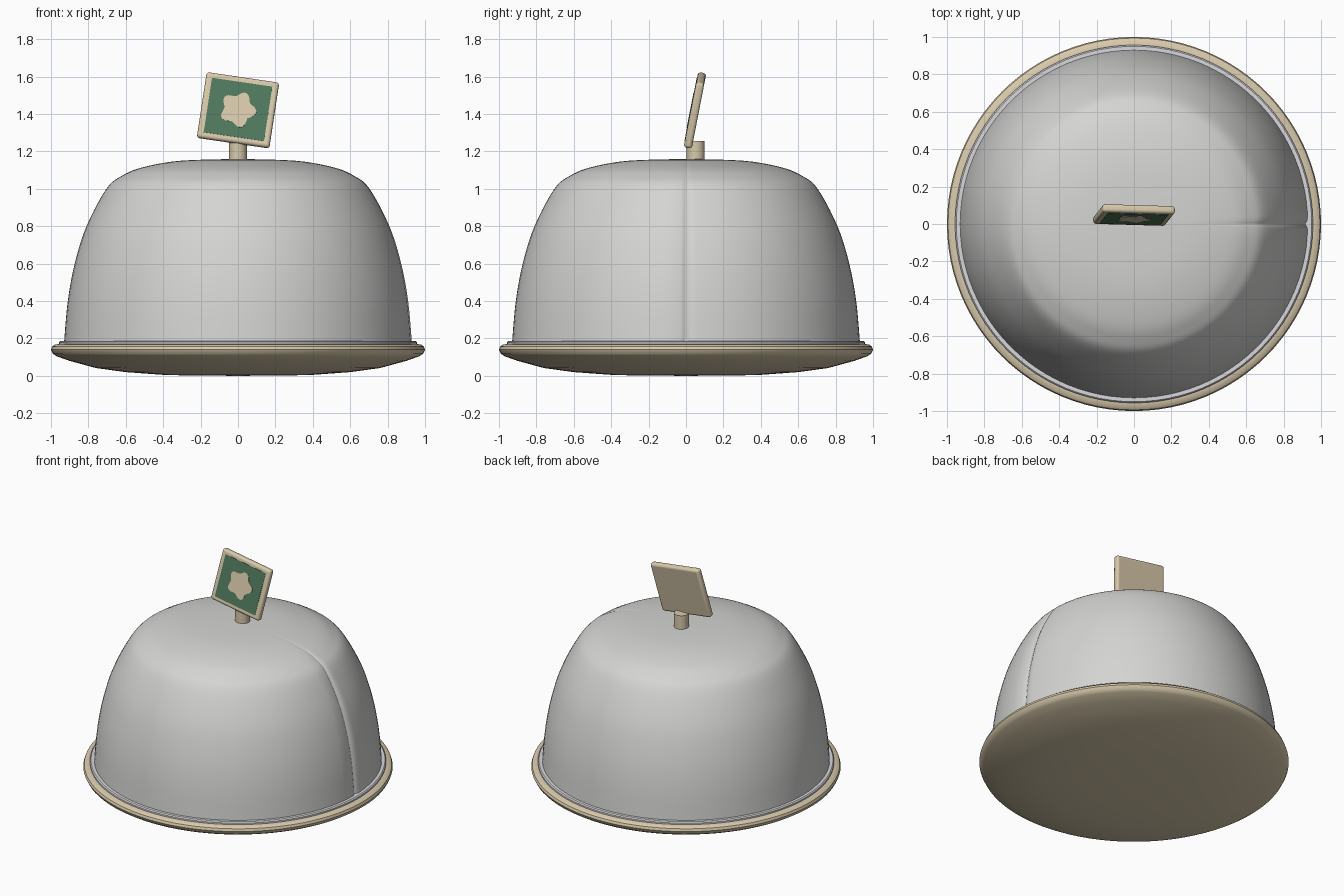
import bpy, bmesh, math
from mathutils import Matrix, Vector, Euler
from mathutils.geometry import interpolate_bezier

cube = bpy.data.objects.get("Cube")
if cube:
    bpy.data.objects.remove(cube, do_unlink=True)


def material(name, rgb):
    m = bpy.data.materials.new(name)
    m.use_nodes = True
    m.diffuse_color = (*rgb, 1)
    m.node_tree.nodes["Principled BSDF"].inputs["Base Color"].default_value = (*rgb, 1)
    return m


SILVER = material("silver grey", (0.66, 0.66, 0.65))
TRIM = material("pale trim", (0.69, 0.69, 0.73))
CREAM = material("cream", (0.69, 0.59, 0.41))
GREEN = material("leaf green", (0.08, 0.19, 0.11))


def finish(bm, name, mat, sharp=35):
    bmesh.ops.recalc_face_normals(bm, faces=bm.faces)
    me = bpy.data.meshes.new(name)
    bm.to_mesh(me)
    bm.free()
    me.materials.append(mat)
    ob = bpy.data.objects.new(name, me)
    bpy.context.collection.objects.link(ob)
    bpy.ops.object.select_all(action='DESELECT')
    ob.select_set(True)
    bpy.context.view_layer.objects.active = ob
    bpy.ops.object.shade_smooth_by_angle(angle=math.radians(sharp))
    return ob


def lathe(name, profile, mat, angles, dent=lambda a: 0, sharp=35):
    """Turn an (r, z) profile about z; points on the axis become one vertex."""
    bm = bmesh.new()
    rings = []
    for r, z in profile:
        if r < 1e-4:
            rings.append([bm.verts.new((0, 0, z))] * len(angles))
        else:
            rings.append([bm.verts.new(((r - dent(a) * min(1, r)) * math.cos(a),
                                        (r - dent(a) * min(1, r)) * math.sin(a), z))
                          for a in angles])
    n = len(angles)
    for lo, hi in zip(rings, rings[1:]):
        for i in range(n):
            j = (i + 1) % n
            bm.faces.new(dict.fromkeys((lo[i], lo[j], hi[j], hi[i])))
    return finish(bm, name, mat, sharp)


def smooth_path(pts, steps=5):
    """Curve through the given points."""
    p = [Vector(q) for q in pts]
    out = []
    for i in range(len(p) - 1):
        t0 = (p[i + 1] - p[max(i - 1, 0)]) / 6
        t1 = (p[min(i + 2, len(p) - 1)] - p[i]) / 6
        seg = interpolate_bezier(p[i], p[i] + t0, p[i + 1] - t1, p[i + 1], steps + 1)
        out += [(v[0], v[1]) for v in seg[:-1]]
    return out + [tuple(p[-1])]


round_angles = [math.tau * i / 96 for i in range(96)]

# Base dish with a rounded rim
lathe("base_dish", [(0, 0), (0.38, 0.004), (0.6, 0.02), (0.76, 0.042), (0.9, 0.08),
                    (0.97, 0.105), (0.99, 0.118), (1.0, 0.14), (0.994, 0.157),
                    (0.978, 0.168), (0.955, 0.17), (0, 0.17)], CREAM, round_angles)

# Thin ring under the dome
lathe("dome_ring", [(0, 0.16), (0.957, 0.16), (0.957, 0.18), (0.95, 0.187), (0, 0.187)],
      TRIM, round_angles)

# Dome with a narrow seam down its left side
seam = [math.radians(d) for d in (-1.8, -0.9, -0.35, 0, 0.35, 0.9, 1.8)]
dome_angles = seam + round_angles[1:-1]
dome = smooth_path([(0.93, 0.18), (0.91, 0.4), (0.873, 0.6), (0.81, 0.8), (0.704, 1.0),
                    (0.62, 1.07), (0.51, 1.115), (0.31, 1.15), (0, 1.16)])
lathe("dome", dome, SILVER, dome_angles,
      lambda a: 0.016 * max(0, 1 - abs(a) / math.radians(1.6)), sharp=60)

# Post
bm = bmesh.new()
bmesh.ops.create_cone(bm, cap_ends=True, segments=32, radius1=0.048, radius2=0.048, depth=0.12,
                      matrix=Matrix.Translation((0, 0.052, 1.195)))
finish(bm, "sign_post", CREAM)

# Leaning sign: board, green panel and blossom
pose = (Matrix.Translation((0, 0.048, 1.42)) @
        Matrix.Rotation(math.radians(-11), 4, 'X') @ Matrix.Rotation(math.radians(8.5), 4, 'Y'))


def plate(name, outline, y_front, y_back, mat):
    bm = bmesh.new()
    front = bm.faces.new([bm.verts.new((x, y_front, z)) for x, z in outline])
    ext = bmesh.ops.extrude_face_region(bm, geom=[front], use_keep_orig=True)
    verts = [v for v in ext["geom"] if isinstance(v, bmesh.types.BMVert)]
    bmesh.ops.translate(bm, verts=verts, vec=(0, y_back - y_front, 0))
    ob = finish(bm, name, mat)
    ob.matrix_world = pose
    return ob


def rectangle(w, h):
    return [(-w, -h), (w, -h), (w, h), (-w, h)]


board = plate("sign_board", rectangle(0.196, 0.18), -0.022, 0.022, CREAM)
bevel = board.modifiers.new("rounded edges", 'BEVEL')
bevel.width = 0.016
bevel.segments = 4
plate("sign_panel", rectangle(0.163, 0.15), -0.024, -0.02, GREEN)
petals = []
for i in range(60):
    a = math.tau * i / 60
    r = 0.086 + 0.013 * math.cos(5 * a)
    petals.append((r * math.cos(a), r * math.sin(a)))
plate("sign_blossom", petals, -0.026, -0.022, CREAM)
